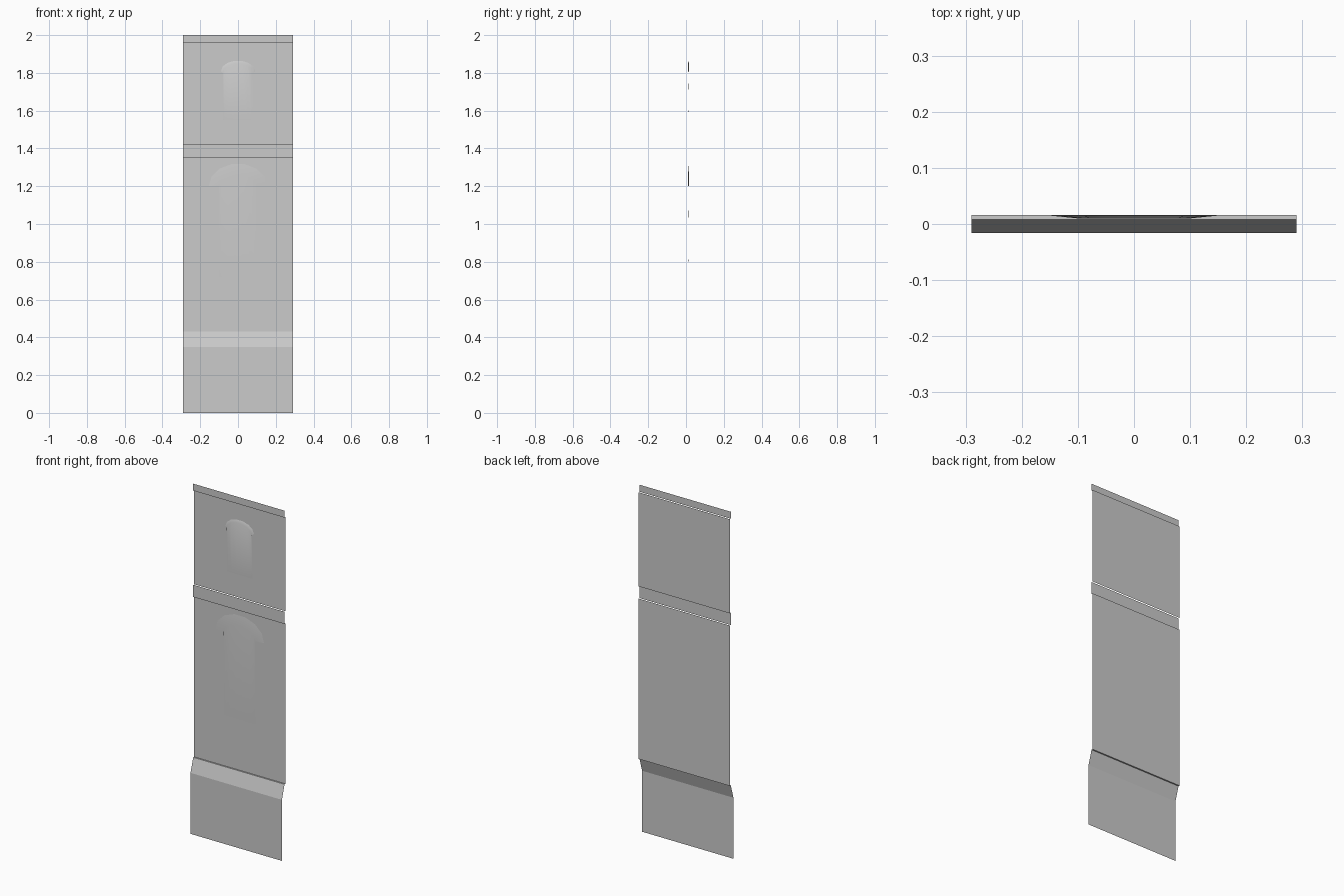
import bpy, math

if "Cube" in bpy.data.objects:
    bpy.data.objects.remove(bpy.data.objects["Cube"])

HALF_W = 0.29
BACK, MID, FRONT = 0.016, 0.008, -0.016


def make_mesh(name, verts, faces):
    mesh = bpy.data.meshes.new(name)
    mesh.from_pydata(verts, [], faces)
    mesh.update()
    obj = bpy.data.objects.new(name, mesh)
    bpy.context.collection.objects.link(obj)
    return obj


def sheet(name, profile):
    """Extrude a (y, z) profile, listed bottom to top, across the full width."""
    verts = [(x, y, z) for y, z in profile for x in (-HALF_W, HALF_W)]
    faces = [(2*i, 2*i + 1, 2*i + 3, 2*i + 2) for i in range(len(profile) - 1)]
    return make_mesh(name, verts, faces)


def arch(half_width, base, top, y, steps=7):
    return [(-half_width * math.cos(math.pi * i / steps), y,
             base + (top - base) * math.sin(math.pi * i / steps))
            for i in range(steps + 1)]


def hood_relief(name, outer, inner, foot_z, y_lip):
    """Shallow arched hood on the panel, sloping back to flush at its foot."""
    flush = BACK - 0.0005
    a, b = arch(*outer, flush), arch(*inner, y_lip)
    n = len(a)
    foot = [(p[0], flush, foot_z) for p in b]
    faces = [(i, n + i, n + i + 1, i + 1) for i in range(n - 1)]
    faces += [(n + i, 2*n + i, 2*n + i + 1, n + i + 1) for i in range(n - 1)]
    obj = make_mesh(name, a + b + foot, faces)
    for p in obj.data.polygons:
        p.use_smooth = True
    return obj


# Kick plate, sloped skirting cap, small ledge and main lower panel
sheet("lower_wall", [(FRONT, 0), (FRONT, 0.35), (MID, 0.43), (BACK, 0.43), (BACK, 1.35)])

# Rail, upper panel and top trim are separate open sheets
sheet("middle_rail", [(MID, 1.35), (MID, 1.42)])
sheet("upper_panel", [(BACK, 1.42), (BACK, 1.96)])
sheet("top_trim", [(MID, 1.96), (MID, 2.0)])

# Shallow arched reliefs on the front of the panels
hood_relief("lower_arch_relief", (0.155, 1.20, 1.32), (0.10, 1.20, 1.26), 0.72, 0.010)
hood_relief("upper_arch_relief", (0.09, 1.81, 1.865), (0.08, 1.80, 1.85), 1.55, 0.010)
